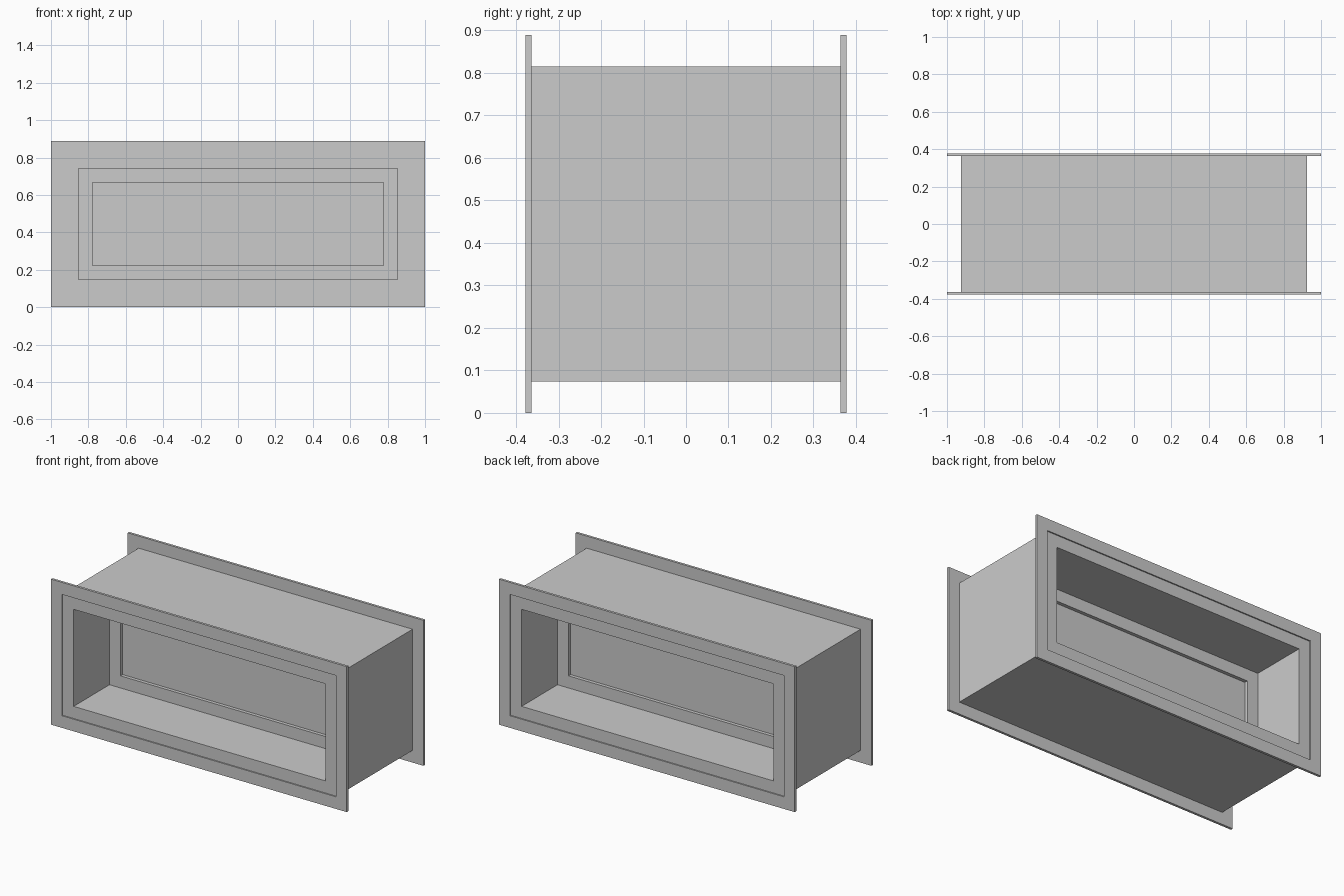
import bpy, bmesh

if "Cube" in bpy.data.objects:
    bpy.data.objects.remove(bpy.data.objects["Cube"])

MID_Z = 0.4445  # height of the centre of every ring


def mesh_object(name, verts, faces):
    me = bpy.data.meshes.new(name)
    bm = bmesh.new()
    vs = [bm.verts.new(v) for v in verts]
    for f in faces:
        bm.faces.new([vs[i] for i in f])
    bmesh.ops.recalc_face_normals(bm, faces=bm.faces)
    bm.to_mesh(me)
    bm.free()
    ob = bpy.data.objects.new(name, me)
    bpy.context.collection.objects.link(ob)
    return ob


def rect(hx, hz, y):
    return [(sx * hx, y, MID_Z + sz * hz)
            for sx, sz in ((-1, -1), (1, -1), (1, 1), (-1, 1))]


def ring(name, outer, inner, y0, y1):
    """Rectangular frame between two half-sizes, extruded along y."""
    loops = [rect(*outer, y0), rect(*outer, y1), rect(*inner, y1), rect(*inner, y0)]
    verts = [v for loop in loops for v in loop]
    faces = []
    for a in range(4):
        b = (a + 1) % 4
        for i in range(4):
            j = (i + 1) % 4
            faces.append((a * 4 + i, a * 4 + j, b * 4 + j, b * 4 + i))
    return mesh_object(name, verts, faces)


FLANGE = (1.0, 0.4445)
BODY = (0.926, 0.3705)
OPENING = (0.852, 0.2965)
PANE = (0.778, 0.2225)

# Wall surround, open front and back
ring("wall_surround", BODY, OPENING, -0.3704, 0.3704)

# Trim frames standing slightly proud of the surround
for label, s in (("front", -1), ("back", 1)):
    ring(label + "_trim", FLANGE, BODY, s * 0.363, s * 0.378)

# Window frame in the middle of the depth
ring("window_frame", OPENING, PANE, -0.024, 0.024)

# Thin window pane
verts = rect(*PANE, -0.003) + rect(*PANE, 0.003)
faces = [(0, 1, 2, 3), (4, 5, 6, 7)]
faces += [(i, (i + 1) % 4, (i + 1) % 4 + 4, i + 4) for i in range(4)]
mesh_object("window_pane", verts, faces)
